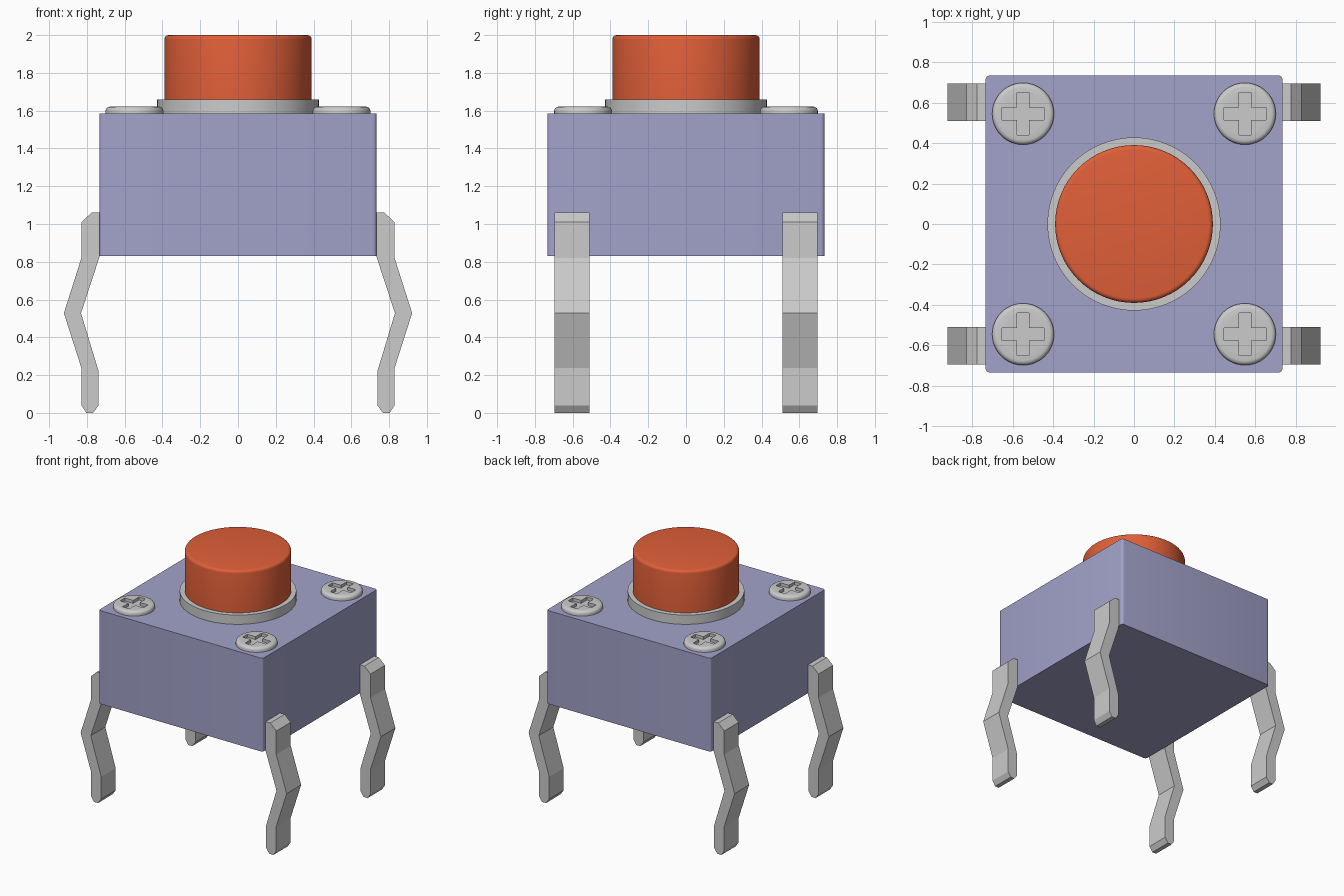
import bpy, bmesh, math

if "Cube" in bpy.data.objects:
    bpy.data.objects.remove(bpy.data.objects["Cube"])

def material(name, rgb):
    m = bpy.data.materials.new(name)
    m.diffuse_color = (*rgb, 1)
    m.use_nodes = True
    m.node_tree.nodes["Principled BSDF"].inputs["Base Color"].default_value = m.diffuse_color
    return m

def finish(name, bm, mat=None):
    bmesh.ops.recalc_face_normals(bm, faces=bm.faces)
    me = bpy.data.meshes.new(name)
    bm.to_mesh(me)
    bm.free()
    ob = bpy.data.objects.new(name, me)
    bpy.context.collection.objects.link(ob)
    if mat:
        me.materials.append(mat)
    return ob

def activate(ob):
    bpy.ops.object.select_all(action='DESELECT')
    ob.select_set(True)
    bpy.context.view_layer.objects.active = ob

def smooth(ob):
    activate(ob)
    bpy.ops.object.shade_smooth_by_angle(angle=math.radians(35))

def lathe(name, profile, center=(0, 0), n=64, mat=None):
    """Closed solid of revolution from (radius, z) points, bottom to top."""
    bm = bmesh.new()
    rings = [[bm.verts.new((center[0] + r * math.cos(2 * math.pi * i / n),
                            center[1] + r * math.sin(2 * math.pi * i / n), z))
              for i in range(n)] for r, z in profile]
    for a, b in zip(rings, rings[1:]):
        for i in range(n):
            j = (i + 1) % n
            bm.faces.new((a[i], a[j], b[j], b[i]))
    bm.faces.new(rings[0])
    bm.faces.new(rings[-1])
    return finish(name, bm, mat)

def extrude(name, outline, vec, mat=None):
    bm = bmesh.new()
    face = bm.faces.new([bm.verts.new(p) for p in outline])
    ext = bmesh.ops.extrude_face_region(bm, geom=[face])
    bmesh.ops.translate(bm, vec=vec,
                        verts=[v for v in ext['geom'] if isinstance(v, bmesh.types.BMVert)])
    return finish(name, bm, mat)

def mirror_xy(ob):
    m = ob.modifiers.new("four_corners", 'MIRROR')
    m.use_axis = (True, True, False)
    m.use_clip = False
    m.use_mirror_merge = False

blue = material("housing_blue", (0.36, 0.36, 0.59))
orange = material("button_orange", (0.75, 0.115, 0.04))
metal = material("light_metal", (0.70, 0.67, 0.68))

# Housing: square block with slightly rounded vertical corners
H, R = 0.734, 0.02
corner = []
for q in range(4):
    mid = math.pi / 4 + q * math.pi / 2
    cx, cy = (H - R) * math.copysign(1, math.cos(mid)), (H - R) * math.copysign(1, math.sin(mid))
    for k in range(5):
        a = (q + k / 4) * math.pi / 2
        corner.append((cx + R * math.cos(a), cy + R * math.sin(a), 0.83))
smooth(extrude("housing", corner, (0, 0, 0.755), blue))

# Collar around the button
smooth(lathe("collar", [(0.428, 1.575), (0.428, 1.66)], mat=metal))

# Push button with rounded rim
rim = [(0.368 + 0.022 * math.cos(k * math.pi / 8), 1.978 + 0.022 * math.sin(k * math.pi / 8))
       for k in range(5)]
smooth(lathe("button", [(0.39, 1.65)] + rim, mat=orange))

# Corner screws: rounded head with a cross recess
SX, SY = 0.548, 0.545
dome = [(0.13 + 0.023 * math.cos(k * math.pi / 8), 1.598 + 0.023 * math.sin(k * math.pi / 8))
        for k in range(5)]
screw = lathe("corner_screws", [(0.153, 1.575)] + dome, (SX, SY), 48, metal)
L, W = 0.104, 0.03
quarter = [(L, -W), (L, W), (W, W)]
cross = []
for q in range(4):
    c, s = round(math.cos(q * math.pi / 2)), round(math.sin(q * math.pi / 2))
    cross += [(SX + x * c - y * s, SY + x * s + y * c, 1.597) for x, y in quarter]
cutter = extrude("cross_cutter", cross, (0, 0, 0.1))
cutter.hide_render = True
cut = screw.modifiers.new("cross_recess", 'BOOLEAN')
cut.operation, cut.solver, cut.object = 'DIFFERENCE', 'EXACT', cutter
activate(screw)
bpy.ops.object.modifier_apply(modifier=cut.name)
bpy.data.objects.remove(cutter)
smooth(screw)
mirror_xy(screw)

# Bent contact legs
leg = [(0.732, 1.06), (0.775, 1.06), (0.829, 1.01), (0.829, 0.82), (0.922, 0.528),
       (0.829, 0.238), (0.829, 0.04), (0.803, 0.0), (0.767, 0.0), (0.738, 0.04),
       (0.738, 0.22), (0.831, 0.528), (0.732, 0.83)]
legs = extrude("contact_legs", [(x, 0.51, z) for x, z in leg], (0, 0.185, 0), metal)
mirror_xy(legs)
